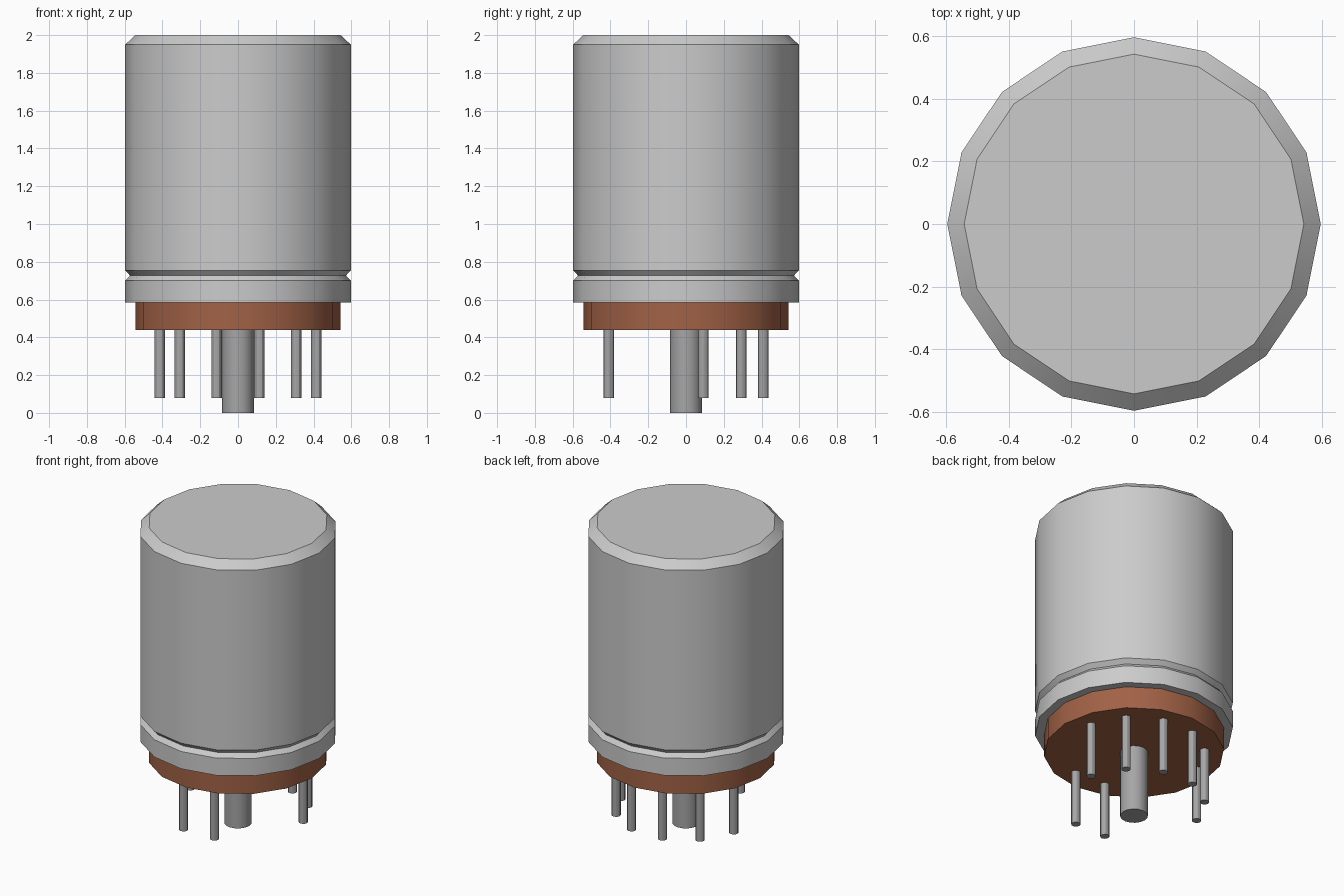
import bpy, bmesh
from math import sin, cos, pi, radians

cube = bpy.data.objects.get("Cube")
if cube:
    bpy.data.objects.remove(cube, do_unlink=True)


def material(name, rgb):
    m = bpy.data.materials.new(name)
    m.use_nodes = True
    m.diffuse_color = (*rgb, 1)
    m.node_tree.nodes["Principled BSDF"].inputs["Base Color"].default_value = (*rgb, 1)
    return m


can_grey = material("can grey", (0.6, 0.6, 0.6))
pin_grey = material("pin grey", (0.38, 0.38, 0.38))
brown = material("base brown", (0.36, 0.122, 0.061))


def lathe(name, profile, sides, mat, at=(0, 0)):
    """Closed solid turned from (radius, height) points, listed bottom to top."""
    bm = bmesh.new()
    rings = [[bm.verts.new((r * cos(2 * pi * i / sides), r * sin(2 * pi * i / sides), z))
              for i in range(sides)] for r, z in profile]
    for low, high in zip(rings, rings[1:]):
        for i in range(sides):
            j = (i + 1) % sides
            bm.faces.new((low[i], low[j], high[j], high[i]))
    bm.faces.new(rings[0][::-1])
    bm.faces.new(rings[-1])
    mesh = bpy.data.meshes.new(name)
    bm.to_mesh(mesh)
    bm.free()
    mesh.materials.append(mat)
    obj = bpy.data.objects.new(name, mesh)
    obj.location = (*at, 0)
    bpy.context.collection.objects.link(obj)
    bpy.ops.object.select_all(action="DESELECT")
    obj.select_set(True)
    bpy.context.view_layer.objects.active = obj
    bpy.ops.object.shade_smooth_by_angle(angle=radians(30))
    return obj


# Metal can with a bevelled top and a pinched groove near the bottom
R = 0.597
lathe("can", [(R, 0.585), (R, 0.7), (0.572, 0.727), (R, 0.755), (R, 1.95), (0.543, 2.0)],
      16, can_grey)

# Insulating base and central locating post
lathe("base", [(0.543, 0.44), (0.543, 0.6)], 16, brown)
lathe("centre_post", [(0.084, 0), (0.084, 0.45)], 16, pin_grey)

# Pins: six in an arc round the back, two at the front
STEP = 31
back = [90 + STEP * (k - 2.5) for k in range(6)]
front = [270 - STEP / 2, 270 + STEP / 2]
for n, a in enumerate(back + front, 1):
    a = radians(a)
    lathe(f"pin_{n}", [(0.028, 0.08), (0.028, 0.45)], 12, pin_grey,
          (0.425 * cos(a), 0.425 * sin(a)))
